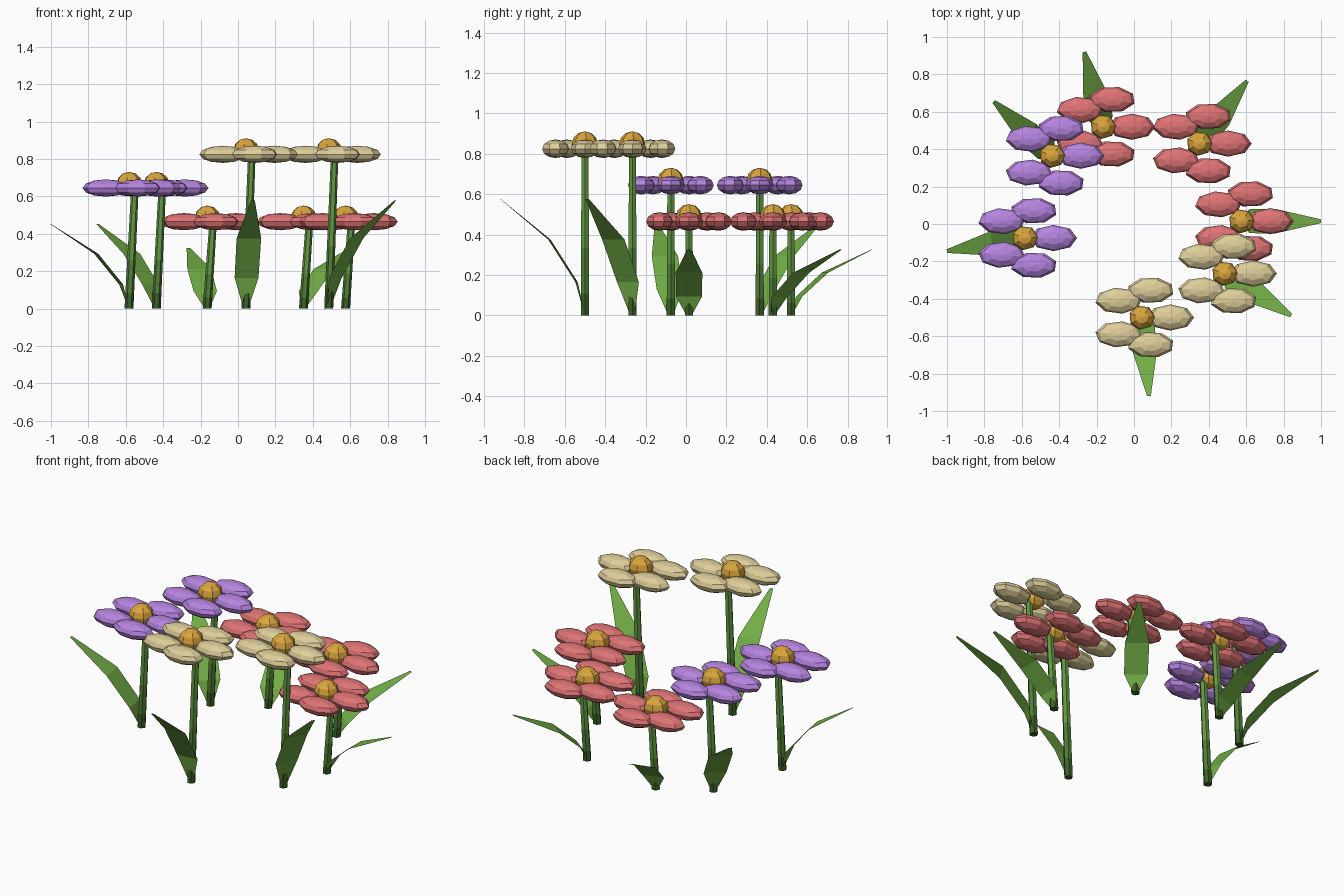
import bpy, bmesh, math
from mathutils import Matrix, Vector

if "Cube" in bpy.data.objects:
    bpy.data.objects.remove(bpy.data.objects["Cube"])


def material(name, r, g, b):
    m = bpy.data.materials.new(name)
    lin = [(c / 255 / 12.92) if c < 11 else ((c / 255 + 0.055) / 1.055) ** 2.4 for c in (r, g, b)]
    m.diffuse_color = (*lin, 1)
    m.use_nodes = True
    m.node_tree.nodes["Principled BSDF"].inputs["Base Color"].default_value = m.diffuse_color
    return m


RED = material("coral_red", 222, 115, 117)
PURPLE = material("lilac", 182, 132, 224)
CREAM = material("cream", 222, 206, 154)
YELLOW = material("golden_yellow", 220, 167, 62)
LEAF = material("leaf_green", 114, 174, 70)
STEM = material("stem_green", 98, 152, 66)
STEM_LOW = material("stem_mid_green", 80, 126, 54)
STEM_BASE = material("dark_green", 60, 96, 40)


def finish(name, bm, *mats):
    me = bpy.data.meshes.new(name)
    bm.to_mesh(me)
    bm.free()
    for m in mats:
        me.materials.append(m)
    ob = bpy.data.objects.new(name, me)
    bpy.context.collection.objects.link(ob)
    return ob


def ellipsoid(bm, centre, size, turn, segs, rings):
    mat = Matrix.Translation(centre) @ Matrix.Diagonal((*size, 1)) @ Matrix.Rotation(turn, 4, 'Z')
    bmesh.ops.create_uvsphere(bm, u_segments=segs, v_segments=rings, radius=1, matrix=mat)


def petals(x, y, h, mat):
    # five plump petals in a ring, all stretched sideways
    bm = bmesh.new()
    for i in range(5):
        a = i * math.tau / 5
        c = (x + 0.153 * math.cos(a), y + 0.153 * math.sin(a), h)
        ellipsoid(bm, c, (0.126, 0.07, 0.046), a, 8, 6)
    finish("petals", bm, mat)


def flower_centre(x, y, h):
    bm = bmesh.new()
    ellipsoid(bm, (x, y, h + 0.024), (0.07, 0.066, 0.062), 0.3, 7, 6)
    finish("flower_centre", bm, YELLOW)


def stem(x, y, h):
    # leaning six-sided stem, darker toward the ground
    bm = bmesh.new()
    rings = []
    for t in (0, 0.13, 0.4, 1):
        r = 0.024 - 0.004 * t
        rings.append([bm.verts.new((x + 0.032 * t + r * math.cos(k * math.tau / 6),
                                    y + r * math.sin(k * math.tau / 6), h * t)) for k in range(6)])
    for i in range(3):
        for k in range(6):
            n = (k + 1) % 6
            f = bm.faces.new((rings[i][k], rings[i][n], rings[i + 1][n], rings[i + 1][k]))
            f.material_index = 2 - i
    bm.faces.new(rings[0][::-1]).material_index = 2
    bm.faces.new(rings[-1])
    finish("stem", bm, STEM, STEM_LOW, STEM_BASE)


def leaf(x, y, h, tip):
    # thin arching blade: distance along, height, half width
    out = Vector((tip[0] - x, tip[1] - y, 0))
    reach = out.length
    out.normalize()
    side = Vector((-out.y, out.x, 0))
    bm = bmesh.new()
    rows = []
    for d, z, w in ((0.01, 0.02, 0.018), (0.10, 0.2, 0.064), (0.42, 0.455, 0.066), (1, 0.7, 0.01)):
        p = Vector((x, y, z * h)) + out * d * reach
        rows.append([bm.verts.new(p - side * w), bm.verts.new(p + side * w)])
    for a, b in zip(rows, rows[1:]):
        bm.faces.new((a[0], b[0], b[1], a[1]))
    finish("leaf", bm, LEAF)


# head x, head y, head height, petal colour, leaf tip
FLOWERS = [
    (-0.165, 0.52, 0.465, RED, (-0.265, 0.92)),
    (0.35, 0.43, 0.465, RED, (0.605, 0.765)),
    (0.575, 0.015, 0.465, RED, (1.0, 0.015)),
    (0.485, -0.265, 0.825, CREAM, (0.84, -0.49)),
    (0.042, -0.5, 0.825, CREAM, (0.08, -0.92)),
    (-0.583, -0.075, 0.645, PURPLE, (-1.0, -0.145)),
    (-0.437, 0.365, 0.645, PURPLE, (-0.75, 0.655)),
]
for x, y, h, colour, tip in FLOWERS:
    stem(x, y, h)
    leaf(x, y, h, tip)
    petals(x, y, h, colour)
    flower_centre(x, y, h)
